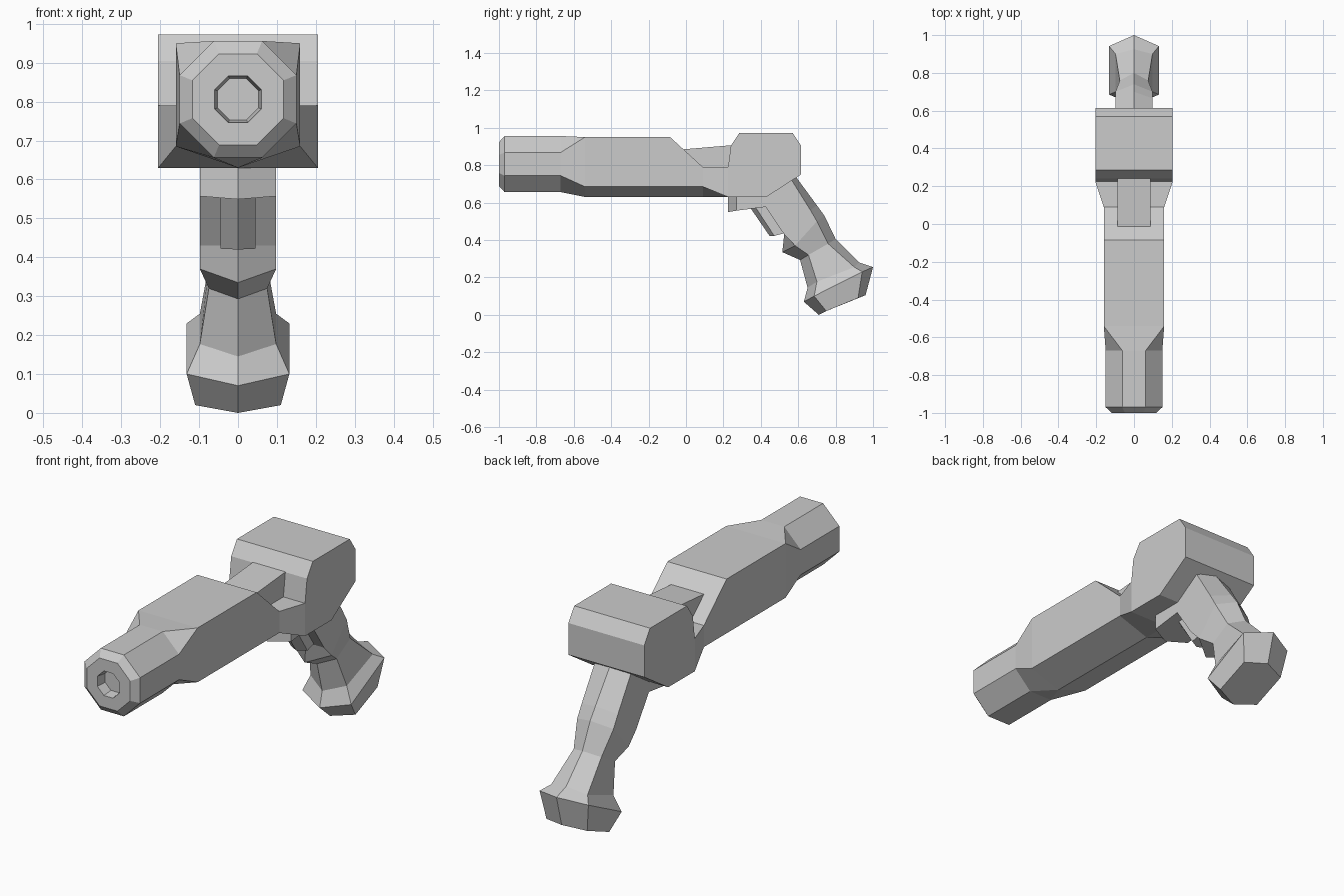
import bpy, bmesh

if "Cube" in bpy.data.objects:
    bpy.data.objects.remove(bpy.data.objects["Cube"])


def loft(name, sections):
    """Skin equal-length rings of (x, y, z) points and cap both ends."""
    bm = bmesh.new()
    rings = [[bm.verts.new(p) for p in s] for s in sections]
    n = len(rings[0])
    for a, b in zip(rings, rings[1:]):
        for i in range(n):
            j = (i + 1) % n
            bm.faces.new((a[i], a[j], b[j], b[i]))
    bm.faces.new(rings[0])
    bm.faces.new(rings[-1])
    bmesh.ops.remove_doubles(bm, verts=bm.verts, dist=0.0005)
    bmesh.ops.recalc_face_normals(bm, faces=bm.faces)
    mesh = bpy.data.meshes.new(name)
    bm.to_mesh(mesh)
    bm.free()
    obj = bpy.data.objects.new(name, mesh)
    bpy.context.collection.objects.link(obj)
    return obj


def slab(name, half_width, profile):
    """Extrude a (y, z) side profile evenly across x."""
    return loft(name, [[(x, y, z) for y, z in profile] for x in (-half_width, half_width)])


def mirrored(y, half):
    """Full ring from the right-hand (x, z) points, top to bottom."""
    return [(x, y, z) for x, z in half] + [(-x, y, z) for x, z in reversed(half)]


def octagon(y, r, cz=0.806):
    k = r * 0.4142
    return mirrored(y, [(k, cz + r), (r, cz + k), (r, cz - k), (k, cz - r)])


def body_ring(y, w, top, low):
    return mirrored(y, [(w, top), (w, top), (w, low), (0, 0.63)])


# Barrel: recessed bore, octagonal muzzle, boxy body with a keeled underside
loft("barrel", [
    octagon(-0.95, 0.053), octagon(-1.0, 0.06), octagon(-1.0, 0.117),
    octagon(-0.97, 0.15), octagon(-0.67, 0.15),
    body_ring(-0.54, 0.16, 0.95, 0.685), body_ring(-0.085, 0.16, 0.95, 0.685),
    body_ring(0.09, 0.16, 0.79, 0.685), body_ring(0.225, 0.205, 0.79, 0.63),
])

# Receiver block and the narrow rib joining it to the barrel
slab("receiver", 0.205, [(0.225, 0.63), (0.225, 0.79), (0.24, 0.905), (0.285, 0.972),
                         (0.57, 0.972), (0.615, 0.905), (0.615, 0.75), (0.43, 0.63)])
slab("top_rib", 0.088, [(-0.012, 0.885), (0.26, 0.908), (0.26, 0.74), (0.1, 0.74)])


# Grip: six-sided rings with front and back keels
def grip_ring(w, keel_front, side_front, side_back, keel_back):
    return [(0, *keel_front), (w, *side_front), (w, *side_back),
            (0, *keel_back), (-w, *side_back), (-w, *side_front)]


loft("grip", [
    grip_ring(0.098, (0.37, 0.66), (0.37, 0.66), (0.54, 0.76), (0.575, 0.755)),
    grip_ring(0.098, (0.525, 0.43), (0.525, 0.43), (0.665, 0.56), (0.70, 0.585)),
    grip_ring(0.098, (0.515, 0.335), (0.583, 0.37), (0.70, 0.50), (0.74, 0.53)),
    grip_ring(0.075, (0.61, 0.293), (0.655, 0.32), (0.76, 0.38), (0.80, 0.405)),
    grip_ring(0.098, (0.65, 0.145), (0.70, 0.177), (0.90, 0.255), (0.925, 0.28)),
    grip_ring(0.132, (0.63, 0.07), (0.685, 0.10), (0.942, 0.23), (1.0, 0.255)),
    grip_ring(0.11, (0.71, 0.0), (0.75, 0.02), (0.92, 0.09), (0.96, 0.105)),
])


# Pieces under the receiver, each with a pointed front
def keeled(name, w, levels):
    return loft(name, [[(0, k, zk), (w, s, zs), (w, b, zb), (-w, b, zb), (-w, s, zs)]
                       for (k, zk), (s, zs), (b, zb) in levels])


keeled("guard_block", 0.098, [
    ((0.225, 0.64), (0.27, 0.64), (0.46, 0.66)),
    ((0.225, 0.549), (0.27, 0.557), (0.45, 0.58)),
])
keeled("trigger", 0.045, [
    ((0.335, 0.585), (0.365, 0.585), (0.46, 0.60)),
    ((0.448, 0.42), (0.472, 0.422), (0.54, 0.44)),
])
